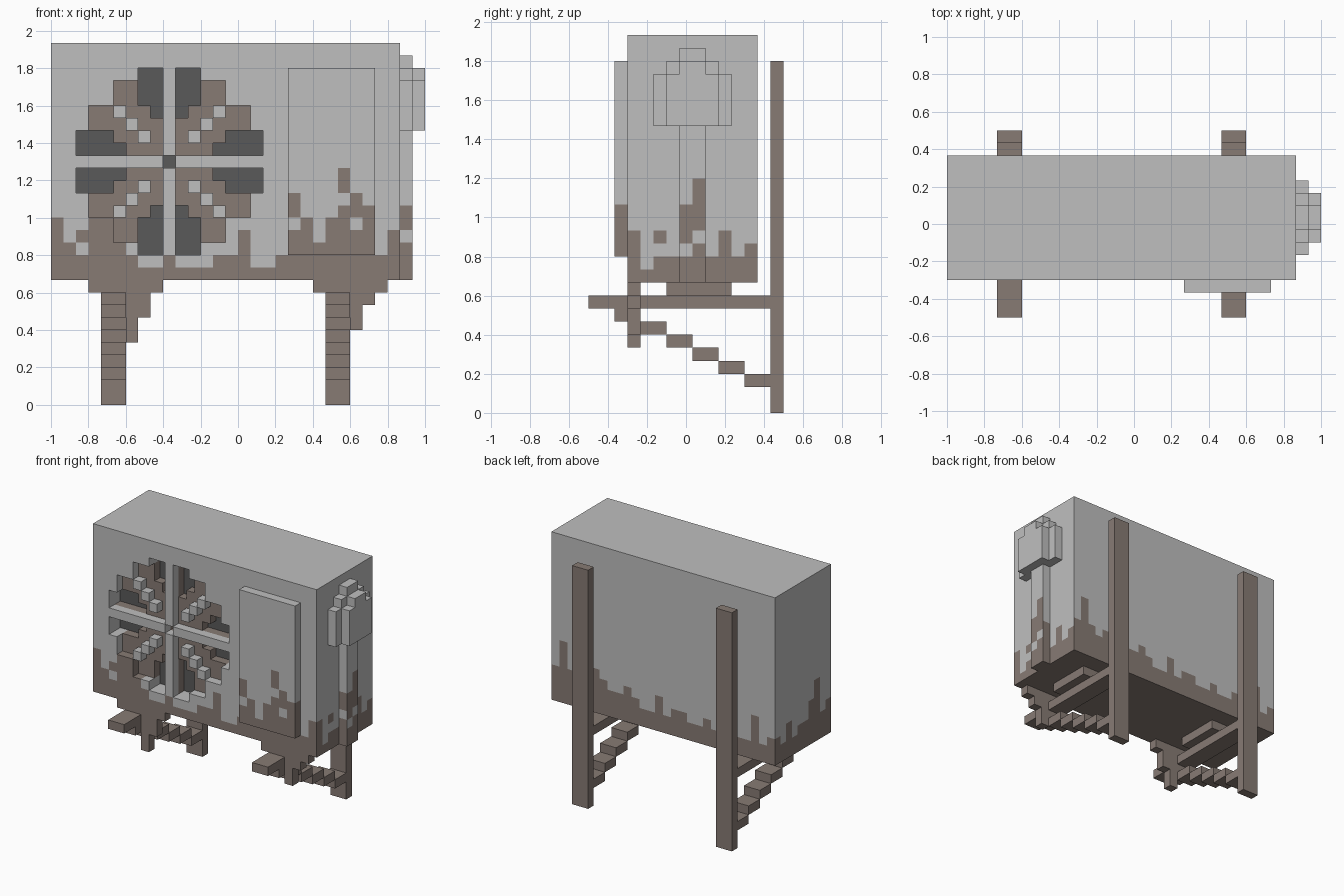
import bpy
import bmesh
from itertools import product
from mathutils import Vector

if "Cube" in bpy.data.objects:
    bpy.data.objects.remove(bpy.data.objects["Cube"])

U = 1 / 15                          # edge of one block
ORIGIN = Vector((-1, -0.5, 0))


def material(name, rgb):
    m = bpy.data.materials.new(name)
    m.use_nodes = True
    m.diffuse_color = (*rgb, 1)
    m.node_tree.nodes["Principled BSDF"].inputs["Base Color"].default_value = (*rgb, 1)
    return m


MATS = [material("light grey paint", (0.52, 0.52, 0.52)),
        material("brown rust", (0.245, 0.198, 0.175)),
        material("dark grey interior", (0.10, 0.10, 0.10))]
PAINT, RUST, DARK = 0, 1, 2

# Rust height in blocks, per column, on each side of the casing
FRONT = [15, 13, 14, 15, 15, 13, 12, 11, 11, 12, 11, 11, 11, 12, 12, 14, 11, 11, 12,
         17, 15, 13, 15, 16, 17, 16, 12, 14, 16, 0]
BACK = [13, 12, 15, 12, 12, 13, 12, 12, 13, 12, 12, 13, 13, 12, 14, 12, 12, 13, 14,
        13, 13, 14, 15, 14, 13, 14, 17, 14, 15, 0]
RIGHT = [0, 0, 16, 14, 11, 12, 12, 16, 18, 12, 14, 12, 13]
LEFT = [0, 0, 16, 14, 13, 17, 15, 13, 13, 12, 14, 12, 13]
# Single blocks where paint shows through the rust, or rust stands alone
FRONT_SPOTS = {(2, 12), (19, 14), (24, 14), (23, 17), (23, 18), (28, 13)}
RIGHT_SPOTS = {(5, 13), (8, 13), (7, 12)}


def weathered(cell, n):
    """Paint with rust creeping up from the bottom edge."""
    i, j, k = cell
    if n[2] < 0 and k == 10:
        return RUST
    if n[0] and not (0 < i < 27 and j == 3):
        if n[0] > 0:
            return int((k < RIGHT[j]) != ((j, k) in RIGHT_SPOTS))
        return int(k < LEFT[j])
    if n[1] > 0 and j > 7:
        return int(k < BACK[i])
    if n[2] > 0 and k > 20:
        return PAINT
    return int((k < FRONT[i]) != ((i, k) in FRONT_SPOTS))


def block(x0, x1, y0, y1, z0, z1):
    return set(product(range(x0, x1), range(y0, y1), range(z0, z1)))


def build(name, cells, rule):
    """Outer skin of a set of blocks, coloured face by face."""
    bm = bmesh.new()
    verts = {}

    def vert(p):
        if p not in verts:
            verts[p] = bm.verts.new(ORIGIN + Vector(p) * U)
        return verts[p]

    for c in cells:
        for axis, sign in product(range(3), (-1, 1)):
            n = [0, 0, 0]
            n[axis] = sign
            if tuple(a + b for a, b in zip(c, n)) in cells:
                continue
            ring = []
            for a, b in ((0, 0), (1, 0), (1, 1), (0, 1)):
                p = list(c)
                p[axis] += sign > 0
                p[(axis + 1) % 3] += a
                p[(axis + 2) % 3] += b
                ring.append(vert(tuple(p)))
            face = bm.faces.new(ring if sign > 0 else ring[::-1])
            face.material_index = rule(c, n)
    finish(name, bm)


def finish(name, bm):
    mesh = bpy.data.meshes.new(name)
    bm.to_mesh(mesh)
    bm.free()
    for m in MATS:
        mesh.materials.append(m)
    bpy.context.collection.objects.link(bpy.data.objects.new(name, mesh))


def box(name, x0, x1, y0, y1, z0, z1):
    """Plain rusty bar, measured in blocks."""
    bm = bmesh.new()
    bmesh.ops.create_cube(bm, size=1)
    for v in bm.verts:
        v.co = ORIGIN + U * Vector((x1 if v.co.x > 0 else x0,
                                    y1 if v.co.y > 0 else y0,
                                    z1 if v.co.z > 0 else z0))
    for f in bm.faces:
        f.material_index = RUST
    finish(name, bm)


# Fan opening: stepped disc around the hub, mirrored into four quadrants
HUB_X, HUB_Z = 9, 19
OPENING = {1: 7, 2: 7, 3: 6, 4: 6, 5: 4, 6: 4, 7: 2}
blades, vents = set(), {(HUB_X, HUB_Z)}
for dx, top in OPENING.items():
    for dz in range(1, top + 1):
        if dx == dz and dx in (2, 3, 4):
            continue                # grille studs on the diagonals
        small, large = sorted((dx, dz))
        target = vents if small <= 2 and large >= 3 + small else blades
        for sx, sz in product((-1, 1), repeat=2):
            target.add((HUB_X + sx * dx, HUB_Z + sz * dz))


def in_fan(i, k):
    return OPENING.get(max(abs(i - HUB_X), 1), 0) >= abs(k - HUB_Z)


def casing_rule(cell, n):
    i, j, k = cell
    if j in (4, 5) and 0 < i < 27 and 10 < k < 28 and in_fan(i, k):
        return RUST if j == 4 else DARK
    return weathered(cell, n)


# Casing with the fan recess: one block to the blades, two to the vents
casing = block(0, 28, 3, 13, 10, 29)
casing -= {(i, 3, k) for i, k in blades | vents}
casing -= {(i, 4, k) for i, k in vents}
build("casing", casing, casing_rule)

# Front access panel, side pipe and its stepped valve cover
build("front_panel", block(19, 26, 2, 3, 12, 27), weathered)
build("side_pipe", block(28, 29, 7, 9, 10, 28), weathered)
cover = (block(28, 29, 5, 11, 22, 26) | block(28, 29, 6, 10, 22, 27)
         | block(29, 30, 6, 10, 22, 26) | block(29, 30, 7, 9, 22, 27))
build("valve_cover", cover - block(28, 29, 7, 9, 22, 28), lambda c, n: PAINT)

# Two wall brackets: post, arm, stepped brace and pad
for side, x in (("right", 4), ("left", 22)):
    box(side + "_post", x, x + 2, 14, 15, 0, 27)
    box(side + "_arm", x, x + 2, 0, 14, 8, 9)
    box(side + "_pad", x - 1, x + 3, 6, 11, 9, 10)
    for s in range(6):
        box(f"{side}_brace_step_{s + 1}", x, x + 2, 12 - 2 * s, 14 - 2 * s, 2 + s, 3 + s)

# Rust drips hanging from the front lower edge
DRIPS = {"right": [(3, 9, 9), (6, 7, 5), (7, 8, 7)],
         "left": [(21, 27, 9), (24, 25, 6), (25, 26, 8)]}
for side, parts in DRIPS.items():
    cells = set()
    for x0, x1, low in parts:
        cells |= block(x0, x1, 3, 4, low, 10)
    build(side + "_rust_drip", cells, lambda c, n: RUST)
